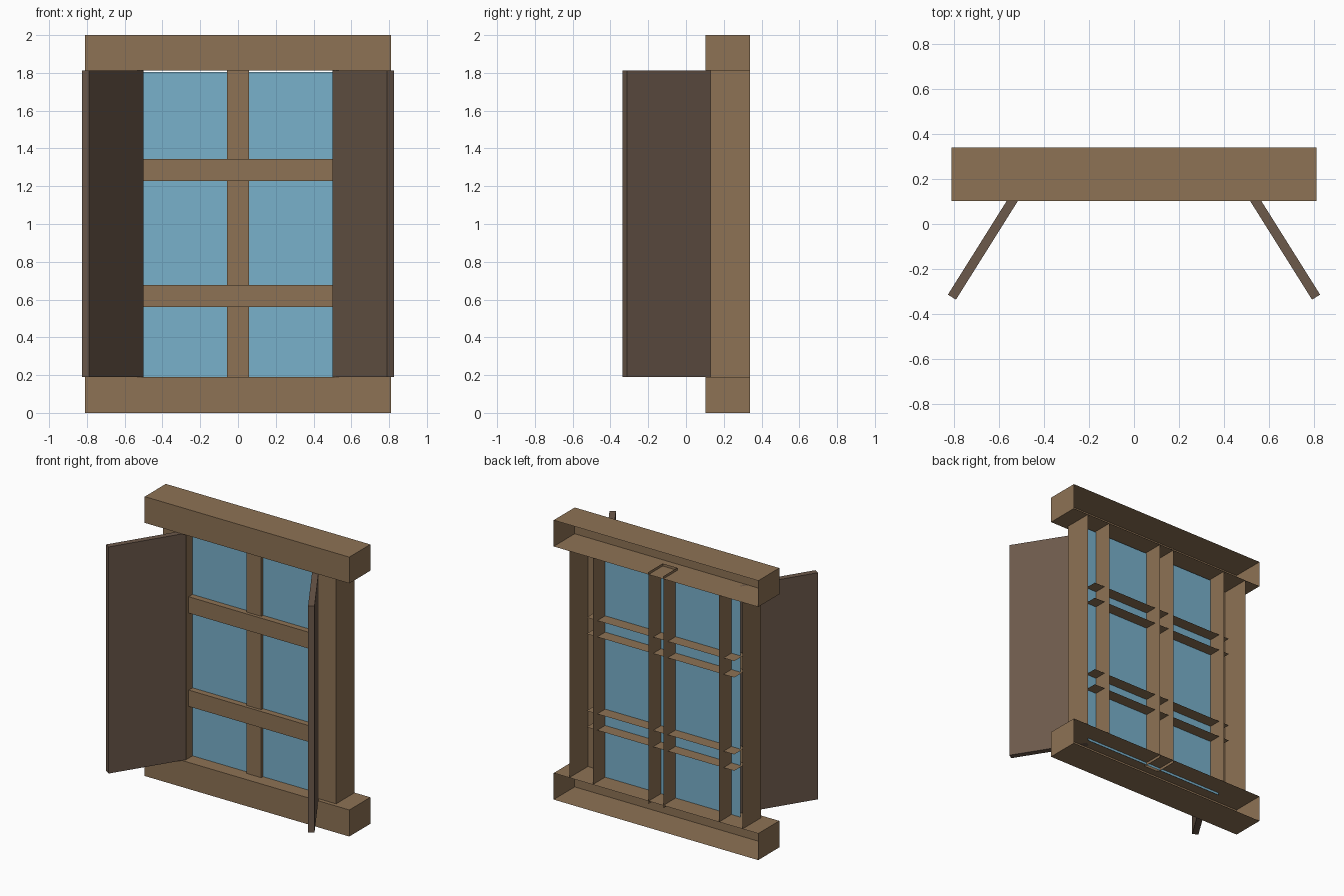
import bpy, bmesh, math

if "Cube" in bpy.data.objects:
    bpy.data.objects.remove(bpy.data.objects["Cube"])


def material(name, rgb):
    m = bpy.data.materials.new(name)
    m.diffuse_color = (*rgb, 1)
    m.use_nodes = True
    m.node_tree.nodes["Principled BSDF"].inputs["Base Color"].default_value = m.diffuse_color
    return m


WOOD = material("frame_wood", (0.27, 0.17, 0.09))
DARK = material("shutter_wood", (0.15, 0.10, 0.07))
GLASS = material("glass", (0.19, 0.44, 0.60))


def box(name, x, y, z, mat, drop=()):
    """Box from (min, max) ranges; drop lists outward normals of faces left open."""
    bm = bmesh.new()
    bmesh.ops.create_cube(bm, size=1)
    bm.normal_update()
    gone = [f for f in bm.faces
            if any(sum(a * b for a, b in zip(f.normal, d)) > 0.9 for d in drop)]
    bmesh.ops.delete(bm, geom=gone, context='FACES')
    for v in bm.verts:
        for i, (lo, hi) in enumerate((x, y, z)):
            v.co[i] = lo if v.co[i] < 0 else hi
    me = bpy.data.meshes.new(name)
    bm.to_mesh(me)
    bm.free()
    me.materials.append(mat)
    ob = bpy.data.objects.new(name, me)
    bpy.context.collection.objects.link(ob)
    return ob


BACK = (0, 1, 0)
ENDS_X = ((1, 0, 0), (-1, 0, 0))
ENDS_Z = ((0, 0, 1), (0, 0, -1))

# lintel and sill, open at the back
for name, z in (("sill", (0, 0.19)), ("lintel", (1.812, 2.0))):
    box(name, (-0.81, 0.81), (0.102, 0.34), z, WOOD, (BACK,))

# side posts, channels open at the back
for name, x in (("left_post", (-0.686, -0.5)), ("right_post", (0.5, 0.686))):
    box(name, x, (0.13, 0.34), (0.19, 1.812), WOOD, (BACK, *ENDS_Z))

# central mullion and crossbars
box("mullion", (-0.058, 0.058), (0.18, 0.34), (0.17, 1.83), WOOD, (BACK, *ENDS_Z))
for name, z in (("lower_crossbar", (0.56, 0.677)), ("upper_crossbar", (1.228, 1.345))):
    box(name, (-0.585, 0.585), (0.157, 0.29), z, WOOD, (BACK, *ENDS_X))

# glass sheet
box("glass_pane", (-0.57, 0.57), (0.2, 0.2), (0.172, 1.805), GLASS,
    (BACK, *ENDS_X, *ENDS_Z))

# open shutters, hinged at the inner edge of each post
swing = math.atan2(-0.462, 0.29)
for name, side in (("left_shutter", -1), ("right_shutter", 1)):
    width, thick = (0, 0.545), (0, 0.042)
    if side < 0:
        width = (-0.545, 0)
    ob = box(name, width, thick, (0.19, 1.812), DARK)
    ob.location = (0.5 * side, 0.126, 0)
    ob.rotation_euler = (0, 0, swing * side)
